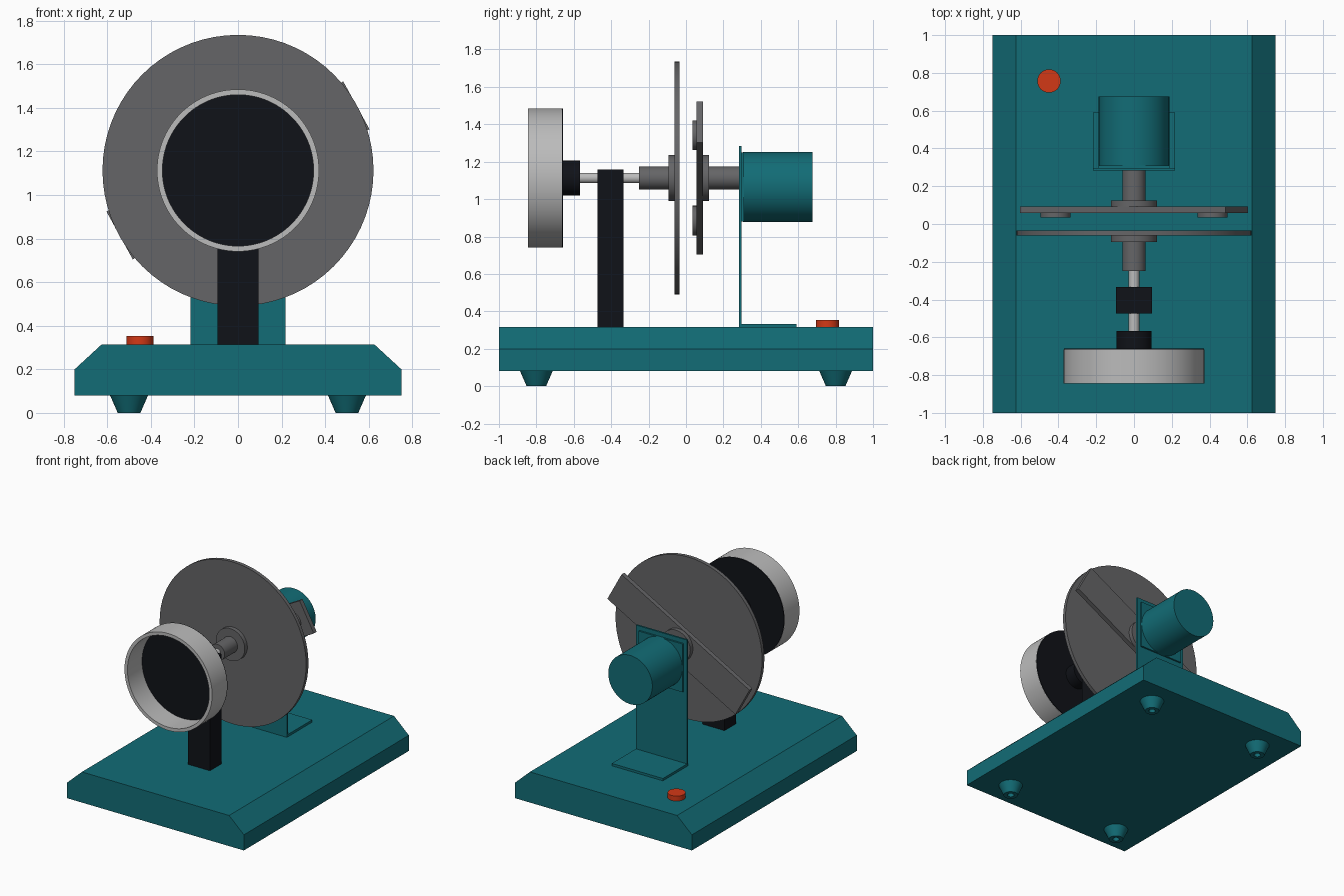
import bpy, bmesh, math
from mathutils import Matrix, Vector

if "Cube" in bpy.data.objects:
    bpy.data.objects.remove(bpy.data.objects["Cube"])

AXIS_Z = 1.113   # height of the shaft line


def material(name, rgb):
    m = bpy.data.materials.new(name)
    m.diffuse_color = (*rgb, 1)
    m.use_nodes = True
    m.node_tree.nodes["Principled BSDF"].inputs["Base Color"].default_value = m.diffuse_color
    return m


TEAL = material("teal", (0.006, 0.15, 0.18))
BLACK = material("black", (0.005, 0.006, 0.009))
DARK = material("dark_grey", (0.13, 0.13, 0.135))
LIGHT = material("light_grey", (0.5, 0.5, 0.5))
RED = material("red", (0.65, 0.04, 0.008))


def finish(name, bm, mat, smooth=False):
    bmesh.ops.recalc_face_normals(bm, faces=bm.faces)
    me = bpy.data.meshes.new(name)
    bm.to_mesh(me)
    bm.free()
    me.materials.append(mat)
    ob = bpy.data.objects.new(name, me)
    bpy.context.collection.objects.link(ob)
    if smooth:
        bpy.ops.object.select_all(action='DESELECT')
        ob.select_set(True)
        bpy.context.view_layer.objects.active = ob
        bpy.ops.object.shade_smooth_by_angle(angle=math.radians(35))
    return ob


def box(name, mat, x, y, z, tilt=0.0, pivot=(0, 0, 0)):
    """Box from (min, max) ranges, tilted about the y axis through pivot."""
    bm = bmesh.new()
    bmesh.ops.create_cube(bm, size=1)
    for v in bm.verts:
        v.co = Vector([(a + b) / 2 + c * (b - a) for (a, b), c in zip((x, y, z), v.co)])
    bmesh.ops.rotate(bm, verts=bm.verts, cent=pivot, matrix=Matrix.Rotation(tilt, 3, 'Y'))
    return finish(name, bm, mat)


def lathe(name, mat, profile, x=0.0, y=0.0, z=0.0, axis='Y', closed=False, steps=72):
    """Spin (radius, position along axis) points round a y or z axis."""
    bm = bmesh.new()
    d = Vector((0, 1, 0)) if axis == 'Y' else Vector((0, 0, 1))
    vs = [bm.verts.new(Vector((r, 0, 0)) + d * h) for r, h in profile]
    edges = [bm.edges.new(p) for p in zip(vs, vs[1:])]
    if closed:
        edges.append(bm.edges.new((vs[-1], vs[0])))
    bmesh.ops.spin(bm, geom=vs + edges, cent=(0, 0, 0), axis=d, angle=math.tau, steps=steps)
    bmesh.ops.remove_doubles(bm, verts=bm.verts, dist=1e-5)
    bmesh.ops.translate(bm, verts=bm.verts, vec=(x, y, z))
    return finish(name, bm, mat, True)


def rod(name, mat, r, a, b, x=0.0, z=AXIS_Z):
    return lathe(name, mat, [(0, a), (r, a), (r, b), (0, b)], x=x, z=z)


# Base slab with chamfered sides
bm = bmesh.new()
outline = [(-.75, .08), (.75, .08), (.75, .20), (.625, .315), (-.625, .315), (-.75, .20)]
face = bm.faces.new([bm.verts.new((x, -1, z)) for x, z in outline])
ext = bmesh.ops.extrude_face_region(bm, geom=[face])
bmesh.ops.translate(bm, vec=(0, 2, 0),
                    verts=[g for g in ext["geom"] if isinstance(g, bmesh.types.BMVert)])
finish("base", bm, TEAL)

# Tapered feet with a screw recess
for i, (sx, sy) in enumerate([(-1, -1), (1, -1), (-1, 1), (1, 1)]):
    lathe(f"foot_{i + 1}", TEAL,
          [(0, .03), (.024, .03), (.024, 0), (.052, 0), (.087, .08), (0, .08)],
          x=.5 * sx, y=.8 * sy, axis='Z', steps=40)

# Red button
lathe("button", RED, [(0, .31), (.062, .31), (.062, .353), (0, .353)],
      x=-.45, y=.757, axis='Z', steps=48)

# Motor, its mounting plate and the L bracket
box("bracket_plate", TEAL, (-.217, .217), (.283, .297), (.315, 1.283))
box("bracket_foot", TEAL, (-.217, .217), (.283, .59), (.313, .333))
box("motor_plate", TEAL, (-.187, .187), (.295, .31), (.88, 1.25))
rod("motor", TEAL, .187, .305, .675, z=1.065)

# Driven side: hub, flange, tilted magnet bar, magnets
rod("motor_hub", DARK, .062, .115, .285)
rod("motor_flange", DARK, .123, .088, .124)
TILT = math.radians(28.8)
box("magnet_bar", DARK, (-.62, .62), (.057, .092), (AXIS_Z - .125, AXIS_Z + .125),
    tilt=-TILT, pivot=(0, 0, AXIS_Z))
for s, side in ((-1, "left"), (1, "right")):
    rod(f"magnet_{side}", DARK, .08, .035, .058, x=s * .474 * math.cos(TILT),
        z=AXIS_Z + s * .474 * math.sin(TILT))

# Disc side: large disc, flange, hub and thin shaft
rod("large_disc", DARK, .622, -.062, -.034)
rod("disc_flange", DARK, .123, -.094, -.06)
rod("disc_hub", DARK, .062, -.25, -.09)
rod("shaft", LIGHT, .028, -.6, -.24)

# Bearing post
box("bearing_post", BLACK, (-.094, .094), (-.474, -.333), (.313, 1.158))

# Cup wheel: rim, black backing and collar
rod("wheel_collar", BLACK, .093, -.66, -.567)
rod("wheel_back", BLACK, .371, -.668, -.658)
lathe("wheel_rim", LIGHT, [(.347, -.845), (.372, -.845), (.372, -.664), (.347, -.664)],
      z=AXIS_Z, closed=True, steps=96)
